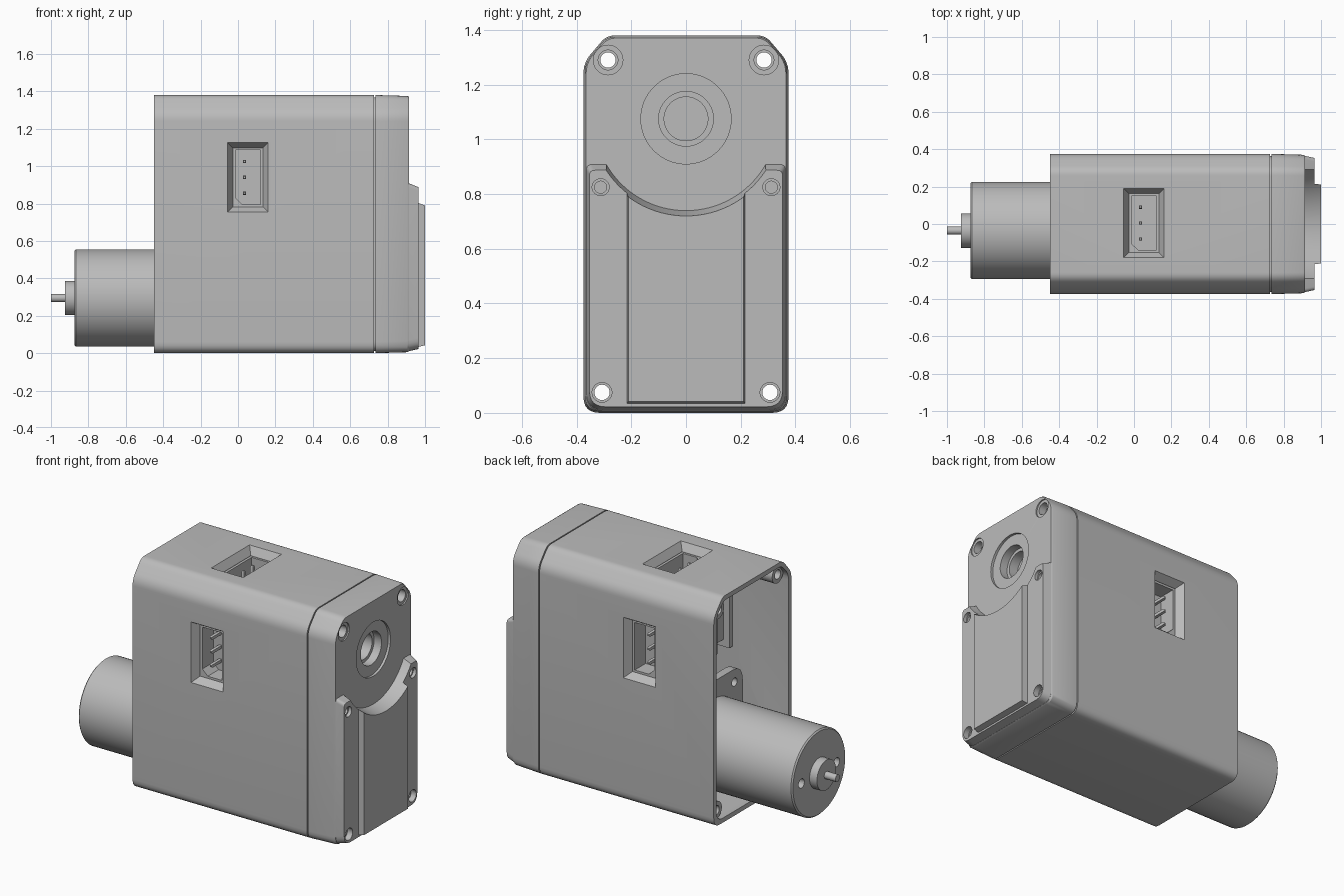
import bpy, bmesh, math
from mathutils import Matrix, Vector

cube = bpy.data.objects.get("Cube")
if cube:
    bpy.data.objects.remove(cube, do_unlink=True)

grey = bpy.data.materials.new("matte_grey")
grey.use_nodes = True
grey.diffuse_color = (0.5, 0.5, 0.5, 1)
grey.node_tree.nodes["Principled BSDF"].inputs["Base Color"].default_value = (0.5, 0.5, 0.5, 1)


def loft(name, sections, matrix=None):
    """Closed solid through (x, [(y, z), ...]) sections of equal point count."""
    bm = bmesh.new()
    rings = [[bm.verts.new((x, y, z)) for y, z in pts] for x, pts in sections]
    for a, b in zip(rings, rings[1:]):
        for i in range(len(a)):
            j = (i + 1) % len(a)
            bm.faces.new((a[i], a[j], b[j], b[i]))
    bm.faces.new(rings[0])
    bm.faces.new(rings[-1])
    if matrix:
        bm.transform(matrix)
    bmesh.ops.recalc_face_normals(bm, faces=bm.faces)
    mesh = bpy.data.meshes.new(name)
    bm.to_mesh(mesh)
    bm.free()
    mesh.materials.append(grey)
    obj = bpy.data.objects.new(name, mesh)
    bpy.context.collection.objects.link(obj)
    return obj


def rounded(corners, steps=6):
    """Polygon from (y, z, radius) corners, with each corner rounded."""
    pts = []
    for i, (y, z, r) in enumerate(corners):
        c = Vector((y, z))
        before = Vector(corners[i - 1][:2])
        after = Vector(corners[(i + 1) % len(corners)][:2])
        a = c + (before - c).normalized() * r
        b = c + (after - c).normalized() * r
        for k in range(steps + 1):
            t = k / steps
            pts.append(tuple(a * (1 - t) ** 2 + c * 2 * t * (1 - t) + b * t * t))
    return pts


def rect(w, h):
    return [(-w, -h), (w, -h), (w, h), (-w, h)]


def circle(y, z, r, n=48):
    return [(y + r * math.cos(2 * math.pi * i / n), z + r * math.sin(2 * math.pi * i / n))
            for i in range(n)]


def rod(name, x0, x1, y, z, r, r_end=None, n=48):
    return loft(name, [(x0, circle(y, z, r, n)), (x1, circle(y, z, r_end or r, n))])


def boolean(obj, tool, operation="DIFFERENCE", keep=False):
    mod = obj.modifiers.new("bool", "BOOLEAN")
    mod.operation, mod.solver, mod.object = operation, "EXACT", tool
    bpy.context.view_layer.objects.active = obj
    bpy.ops.object.modifier_apply(modifier=mod.name)
    if not keep:
        bpy.data.objects.remove(tool, do_unlink=True)


def body_section(d):
    w = 0.375 - d
    t = 0.29 - 0.4 * d
    return rounded([(-w, d, 0.06), (w, d, 0.06), (w, 1.28, 0.04),
                    (t, 1.38 - d, 0.03), (-t, 1.38 - d, 0.03), (-w, 1.28, 0.04)])


def lower_section(d, top):
    w = 0.375 - d
    return rounded([(-w, d, 0.06), (w, d, 0.06), (w, top, 0.02), (-w, top, 0.02)])


# Hollow shell, open at the motor end
shell = loft("shell", [(-0.45, body_section(0)), (0.728, body_section(0))])
boolean(shell, loft("hollow", [(-0.5, body_section(0.028)), (0.70, body_section(0.028))]))

# Corner screw posts
screws = [(s * y, z) for s in (-1, 1) for y, z in ((0.285, 1.29), (0.307, 0.075))]
for y, z in screws:
    boolean(shell, rod("post", -0.42, 0.715, y, z, 0.053), "UNION")

# Connector windows on front, back and top
X, Y, Z = Vector((1, 0, 0)), Vector((0, 1, 0)), Vector((0, 0, 1))
sides = [("front", -Y, Z, (0.053, -0.375, 0.94)),
         ("back", Y, Z, (0.053, 0.375, 0.94)),
         ("top", Z, Y, (0.053, 0.005, 1.38))]
for side, out, along, origin in sides:
    m = Matrix.Translation(origin) @ Matrix((out, X, along)).transposed().to_4x4()
    boolean(shell, loft("frame", [(-0.06, rect(0.125, 0.205)), (-0.01, rect(0.125, 0.205))], m), "UNION")
    boolean(shell, loft("opening", [(-0.09, rect(0.081, 0.158)), (-0.045, rect(0.081, 0.158)),
                                    (0, rect(0.108, 0.185)), (0.01, rect(0.114, 0.191))], m))
    socket = loft(side + "_socket", [(-0.17, rect(0.085, 0.162)), (-0.05, rect(0.085, 0.162))], m)
    cavity = [(-0.03, -0.145), (0.066, -0.145), (0.066, 0.145), (-0.066, 0.145), (-0.066, -0.11)]
    boolean(socket, loft("cavity", [(-0.155, cavity), (0, cavity)], m))
    loft(side + "_circuit_board", [(-0.188, rect(0.12, 0.2)), (-0.168, rect(0.12, 0.2))], m)
    for i in (-1, 0, 1):
        shift = Matrix.Translation((0, -0.018, 0.085 * i))
        loft(side + "_pin", [(-0.165, rect(0.009, 0.009)), (-0.07, rect(0.009, 0.009)),
                             (-0.062, rect(0.005, 0.005))], m @ shift)

# End cap with a stepped seam and slight taper
cap = loft("end_cap", [(0.72, body_section(0.012)), (0.735, body_section(0.012)),
                       (0.735, body_section(0)), (0.905, body_section(0.005)),
                       (0.915, body_section(0.010))])
for x, r in ((0.90, 0.165), (0.85, 0.1), (0.79, 0.08)):
    boolean(cap, rod("output_bore", x, 1.1, 0, 1.075, r, n=64))

# Raised lower cover and its centre panel, scooped around the output
cover = loft("lower_cover", [(0.905, lower_section(0.009, 0.912)), (0.965, lower_section(0.022, 0.887))])
panel = loft("centre_panel", [(0.95, [(-0.217, 0.03), (0.217, 0.03), (0.217, 0.95), (-0.217, 0.95)]),
                              (1.0, [(-0.211, 0.042), (0.211, 0.042), (0.211, 0.95), (-0.211, 0.95)])])
for part in (cover, panel):
    boolean(part, rod("scoop", 0.89, 1.03, 0, 1.075, 0.33, 0.362, 96))

# Motor mounting plate
mount = loft("motor_mount", [(x, rounded([(-0.32, 0.04, 0.05), (0.25, 0.04, 0.05),
                                         (0.25, 0.66, 0.1), (-0.32, 0.66, 0.1)])) for x in (-0.16, -0.11)])
for y in (-0.24, 0.17):
    boolean(mount, rod("mount_hole", -0.2, -0.05, y, 0.58, 0.025))

# Through screw holes and counterbores
for y, z in screws:
    drill = rod("drill", -0.6, 1.1, y, z, 0.028)
    for part in (shell, cap, cover, mount):
        boolean(part, drill, keep=True)
    bpy.data.objects.remove(drill, do_unlink=True)
    if z > 1:
        boolean(cap, rod("counterbore", 0.907, 1.1, y, z, 0.054))
        boolean(cap, rod("counterbore", 0.86, 1.1, y, z, 0.036))
    else:
        boolean(cover, rod("counterbore", 0.93, 1.1, y, z, 0.036))
for s in (-1, 1):
    boolean(cover, rod("cover_hole", 0.945, 1.1, s * 0.312, 0.825, 0.031))
    boolean(cover, rod("cover_hole", 0.918, 1.1, s * 0.312, 0.825, 0.022))

# Motor can, bearing boss and shaft
MY, MZ = -0.035, 0.295
motor = loft("motor_can", [(-0.875, circle(MY, MZ, 0.252, 64)), (-0.867, circle(MY, MZ, 0.26, 64)),
                           (0.2, circle(MY, MZ, 0.26, 64))])
for s in (-1, 1):
    boolean(motor, rod("motor_hole", -0.95, -0.82, MY + s * 0.17, MZ, 0.028, n=24))
rod("bearing_boss", -0.925, -0.87, MY, MZ, 0.092)
rod("motor_shaft", -1.0, -0.92, MY, MZ, 0.022, n=24)

# Smooth rounded surfaces, keep hard edges
bpy.ops.object.select_all(action="DESELECT")
for obj in bpy.context.collection.objects:
    if obj.type == "MESH":
        obj.select_set(True)
        bpy.context.view_layer.objects.active = obj
bpy.ops.object.shade_smooth_by_angle(angle=math.radians(30))
